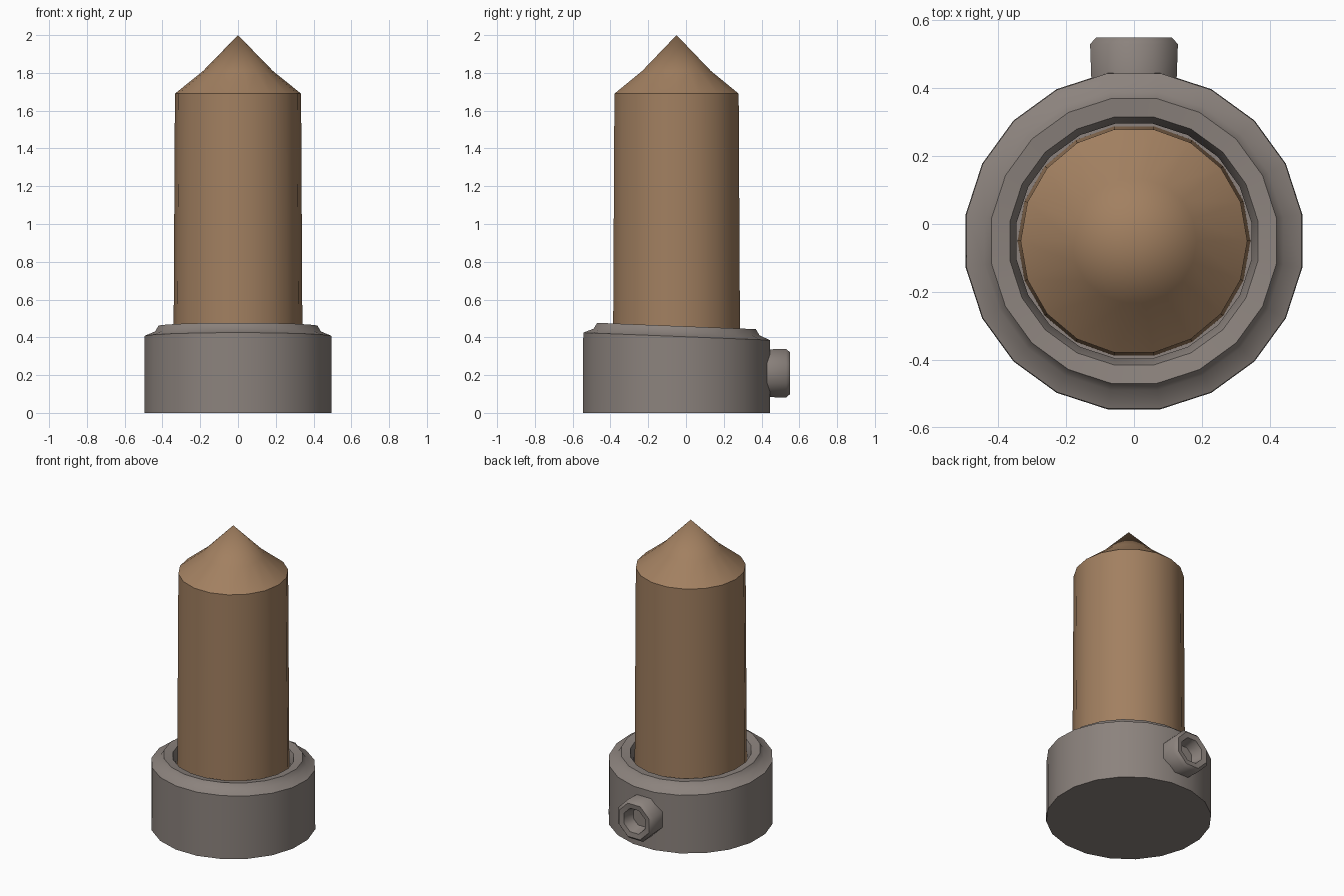
import bpy, bmesh, math
from mathutils import Matrix

if "Cube" in bpy.data.objects:
    bpy.data.objects.remove(bpy.data.objects["Cube"])


def material(name, rgb):
    m = bpy.data.materials.new(name)
    m.diffuse_color = (*rgb, 1)
    m.use_nodes = True
    m.node_tree.nodes["Principled BSDF"].inputs["Base Color"].default_value = m.diffuse_color
    return m


wood = material("brown wood", (0.36, 0.215, 0.118))
stone = material("warm grey stone", (0.26, 0.225, 0.205))


def lathe(name, profile, sides, mat, matrix, phase=0.0, tilt=0.0, angle=40):
    """Revolve (radius, height) points; radius 0 gives a pole. Open ends are capped."""
    bm = bmesh.new()
    rings = []
    for r, z in profile:
        if r == 0:
            rings.append([bm.verts.new((0, 0, z))])
            continue
        ring = []
        for i in range(sides):
            a = 2 * math.pi * (i + phase) / sides
            x, y = r * math.cos(a), r * math.sin(a)
            ring.append(bm.verts.new((x, y, z - tilt * y * min(1, z / 0.4))))
        rings.append(ring)
    for a, b in zip(rings, rings[1:]):
        for i in range(sides):
            j = (i + 1) % sides
            quad = [a[i % len(a)], a[j % len(a)], b[j % len(b)], b[i % len(b)]]
            bm.faces.new(list(dict.fromkeys(quad)))
    for ring in (rings[0], rings[-1]):
        if len(ring) > 1:
            bm.faces.new(ring)
    bmesh.ops.recalc_face_normals(bm, faces=bm.faces[:])
    bm.transform(matrix)
    me = bpy.data.meshes.new(name)
    bm.to_mesh(me)
    bm.free()
    me.materials.append(mat)
    ob = bpy.data.objects.new(name, me)
    bpy.context.collection.objects.link(ob)
    bpy.ops.object.select_all(action='DESELECT')
    ob.select_set(True)
    bpy.context.view_layer.objects.active = ob
    bpy.ops.object.shade_smooth_by_angle(angle=math.radians(angle))
    return ob


centre = Matrix.Translation((0, -0.05, 0))

# Hollow base socket with a stepped, slightly tilted rim
lathe("base_socket",
      [(0.502, 0.0), (0.5, 0.405), (0.445, 0.428), (0.425, 0.46),
       (0.37, 0.452), (0.35, 0.40), (0.35, 0.06)],
      20, stone, centre, phase=0.5, tilt=0.04)

# Wooden post with a two-slope point
lathe("pointed_post",
      [(0.343, 0.05), (0.334, 1.69), (0.185, 1.81), (0, 2.0)],
      18, wood, centre, angle=35)

# Short hollow spout at the back, revolved about the y axis
lathe("back_spout",
      [(0.135, 0.40), (0.14, 0.53), (0.12, 0.55), (0.085, 0.545), (0.065, 0.47)],
      8, stone,
      Matrix.Translation((0, 0, 0.21)) @ Matrix.Rotation(-math.pi / 2, 4, 'X'),
      phase=0.5, angle=50)
